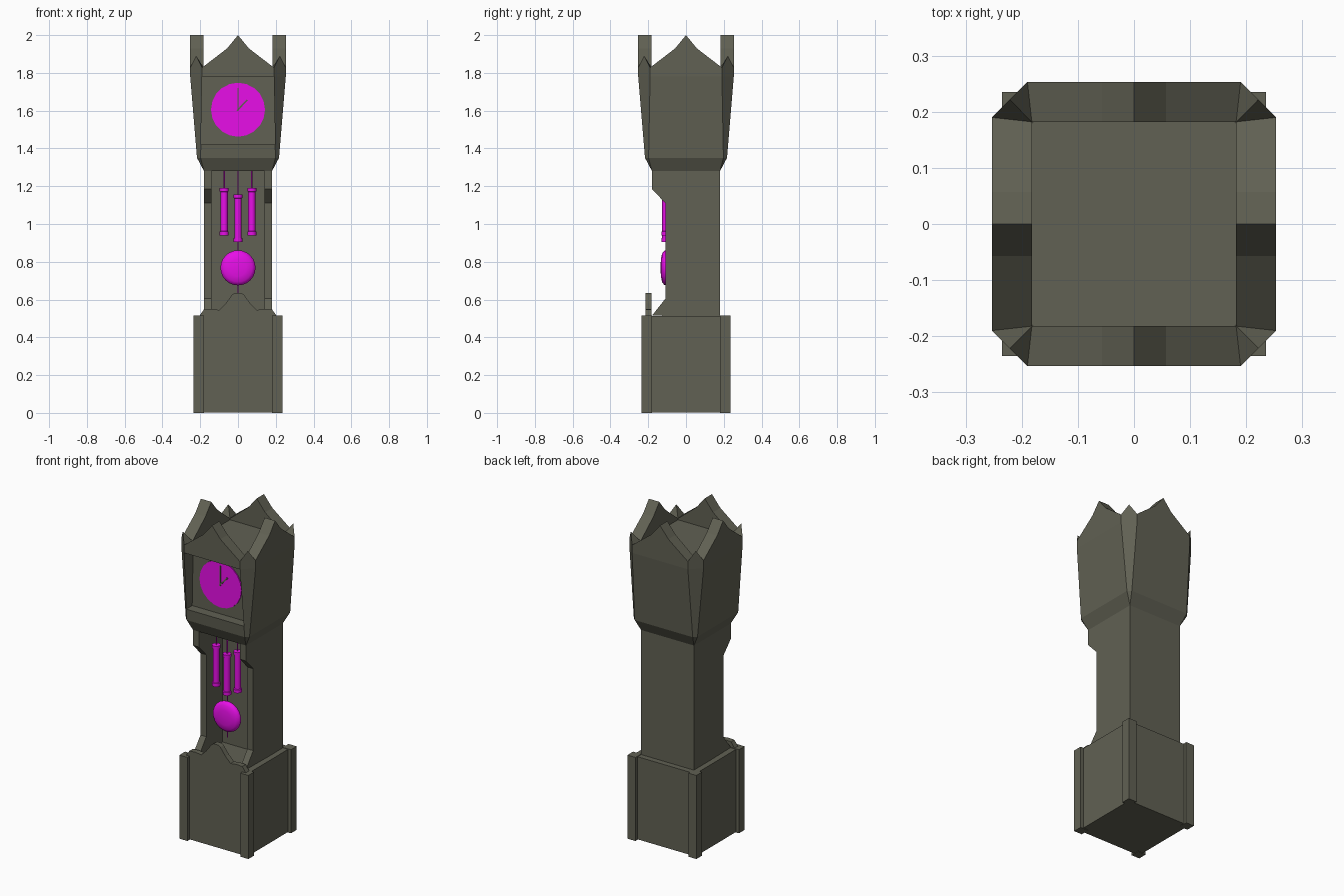
import bpy, bmesh, math
from mathutils import Matrix, Vector

if "Cube" in bpy.data.objects:
    bpy.data.objects.remove(bpy.data.objects["Cube"])


def material(name, rgb):
    m = bpy.data.materials.new(name)
    m.diffuse_color = (*rgb, 1)
    m.use_nodes = True
    m.node_tree.nodes["Principled BSDF"].inputs["Base Color"].default_value = m.diffuse_color
    return m


WOOD = material("dark_wood", (0.119, 0.119, 0.087))
MAGENTA = material("magenta", (0.86, 0.005, 0.86))


def finish(name, bm, mat):
    bmesh.ops.remove_doubles(bm, verts=bm.verts, dist=0.0005)
    bmesh.ops.recalc_face_normals(bm, faces=bm.faces)
    me = bpy.data.meshes.new(name)
    bm.to_mesh(me)
    bm.free()
    me.materials.append(mat)
    ob = bpy.data.objects.new(name, me)
    bpy.context.collection.objects.link(ob)
    return ob


def face(bm, pts, mtx=Matrix()):
    bm.faces.new([bm.verts.new(mtx @ Vector(p)) for p in pts])


def box(name, lo, hi, mat=WOOD, rot=None):
    bm = bmesh.new()
    size = [b - a for a, b in zip(lo, hi)]
    mid = [(a + b) / 2 for a, b in zip(lo, hi)]
    bmesh.ops.create_cube(bm, size=1, matrix=(rot or Matrix()) @
                          Matrix.Translation(mid) @ Matrix.Diagonal((*size, 1)))
    return finish(name, bm, mat)


def prism(name, pts, offset):
    """Closed polygon swept along an offset."""
    bm = bmesh.new()
    f = bm.faces.new([bm.verts.new(p) for p in pts])
    dup = bmesh.ops.extrude_face_region(bm, geom=[f], use_keep_orig=True)
    bmesh.ops.translate(bm, vec=offset,
                        verts=[v for v in dup["geom"] if isinstance(v, bmesh.types.BMVert)])
    return finish(name, bm, WOOD)


def lathe(name, profile, loc, axis="Z", steps=12, mat=MAGENTA, smooth=True):
    """Spin (radius, height) points around an axis."""
    bm = bmesh.new()
    verts = [bm.verts.new((r, 0, h)) for r, h in profile]
    edges = [bm.edges.new(p) for p in zip(verts, verts[1:])]
    bmesh.ops.spin(bm, geom=verts + edges, cent=(0, 0, 0), axis=(0, 0, 1),
                   angle=math.tau, steps=steps)
    rot = Matrix.Rotation(math.pi / 2, 4, "X") if axis == "Y" else Matrix()
    bm.transform(Matrix.Translation(loc) @ rot)
    ob = finish(name, bm, mat)
    if smooth:
        ob.data.shade_smooth()
        bpy.context.view_layer.objects.active = ob
        ob.select_set(True)
        bpy.ops.object.shade_smooth_by_angle(angle=math.radians(40))
        ob.select_set(False)
    return ob


# Plinth with four corner posts
box("plinth", (-.215, -.215, .003), (.215, .215, .512))
for sx in (-1, 1):
    for sy in (-1, 1):
        xs, ys = sorted((sx * .18, sx * .235)), sorted((sy * .18, sy * .235))
        box("plinth_post", (xs[0], ys[0], 0), (xs[1], ys[1], .515))

# Scalloped crest on the front of the plinth
half = [(.207, .51), (.18, .548), (.14, .55), (.10, .545), (.065, .58), (.03, .627), (.015, .636)]
outline = half + [(-x, z) for x, z in reversed(half)]
prism("plinth_crest", [(x, -.215, z) for x, z in outline], (0, .033, 0))

# Trunk: two notched side walls and a recessed back
side = [(.18, .51), (-.18, .515), (-.109, .605), (-.109, 1.11), (-.18, 1.185), (-.18, 1.28), (.18, 1.28)]
for x in (-.18, .14):
    prism("trunk_side", [(x, y, z) for y, z in side], (.04, 0, 0))
box("trunk_back", (-.14, .05, .51), (.14, .18, 1.28))

# Hood: the same wall, gable and corner turned four times; the front is opened
bm = bmesh.new()
FOOT, A0, M = (.18, -.18, 1.28), (.198, -.217, 1.35), (.1967, -.2229, 1.42)
A, A2, P = (.19, -.253, 1.78), (.19, -.253, 1.828), (.2215, -.2215, 1.89)
C, ROOF = (.182, -.182, 1.828), 1.82
gable = [(.057, 1.93), (0, 2.0), (-.057, 1.93)]


def flip(p):      # across the middle of the wall
    return (-p[0], p[1], p[2])


def turn(p):      # across the corner diagonal
    return (-p[1], -p[0], p[2])


def band(a, b, mtx):
    face(bm, [flip(a), a, b, flip(b)], mtx)


for k in range(4):
    mtx = Matrix.Rotation(k * math.pi / 2, 4, "Z")
    band(FOOT, A0, mtx)
    band(A0, M, mtx)
    if k:
        band(M, A, mtx)
    else:         # dial recess
        MI, AI = (M[0], -.165, M[2]), (A[0], -.165, A[2])
        for a, b in ((M, MI), (MI, AI), (AI, A)):
            band(a, b, mtx)
        face(bm, [M, A, AI, MI])
        face(bm, [flip(p) for p in (M, A, AI, MI)])
    outer = [A2] + [(x, -.253, z) for x, z in gable] + [flip(A2)]
    inner = [C] + [(x, -.182, z) for x, z in gable] + [flip(C)]
    face(bm, [flip(A), A] + outer, mtx)
    face(bm, [(-.182, -.182, ROOF), (.182, -.182, ROOF)] + inner, mtx)
    for i in range(4):
        face(bm, [outer[i], outer[i + 1], inner[i + 1], inner[i]], mtx)
    # chamfered corner with its small spike
    face(bm, [FOOT, A0, turn(A0)], mtx)
    face(bm, [A0, M, A, turn(A), turn(M), turn(A0)], mtx)
    face(bm, [A, A2, P, turn(A2), turn(A)], mtx)
    face(bm, [A2, P, C], mtx)
    face(bm, [P, turn(A2), C], mtx)
for s, z in ((.182, ROOF), (.18, 1.28)):
    face(bm, [(-s, -s, z), (s, -s, z), (s, s, z), (-s, s, z)])
finish("hood", bm, WOOD)

# Dial and hands
lathe("dial", [(0, 0), (.143, 0), (.143, .007), (0, .007)], (0, -.164, 1.605), "Y", 20, smooth=False)
pivot = Matrix.Translation((0, -.173, 1.605))
box("minute_hand", (-.003, -.003, -.008), (.003, .003, .115), rot=pivot)
box("hour_hand", (-.004, -.003, -.008), (.004, .003, .072),
    rot=pivot @ Matrix.Rotation(math.radians(43), 4, "Y"))

# Hanging weights on cords
for x, z in ((-.073, .94), (0, .905), (.073, .94)):
    lathe("weight", [(0, 0), (.024, 0), (.024, .02), (.019, .022), (.019, .23),
                     (.024, .232), (.024, .25), (0, .25)], (x, -.107, z))
    lathe("weight_cord", [(.003, z + .25), (.003, 1.28)], (x, -.107, 0), steps=6)

# Pendulum
lathe("pendulum_bob", [(0, -.028), (.045, -.026), (.075, -.02), (.09, -.009), (.093, 0),
                       (.09, .009), (.075, .02), (.045, .026), (0, .028)],
      (0, -.107, .768), "Y", 24)
lathe("pendulum_rod", [(0, .635), (.003, .635), (.003, 1.28), (0, 1.28)], (0, -.1, 0), steps=6)
